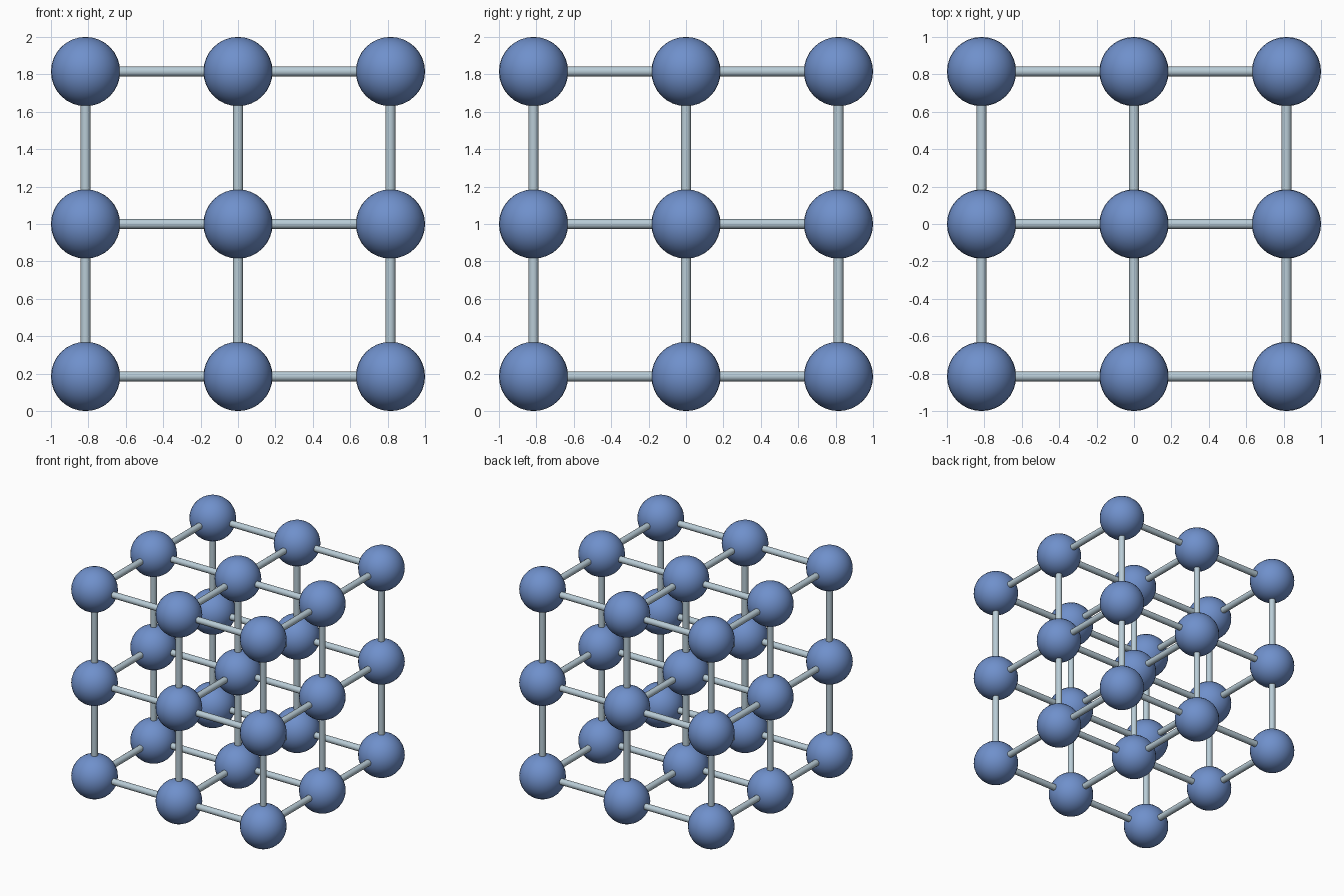
import bpy
import math
from itertools import product
from mathutils import Vector

SPACING = 0.815
BALL_RADIUS = 0.185
ROD_RADIUS = 0.027
CENTRE = Vector((0, 0, 1))

cube = bpy.data.objects.get("Cube")
if cube:
    bpy.data.objects.remove(cube, do_unlink=True)


def make_material(name, colour):
    mat = bpy.data.materials.new(name)
    mat.use_nodes = True
    mat.diffuse_color = colour
    mat.node_tree.nodes["Principled BSDF"].inputs["Base Color"].default_value = colour
    return mat


def place_copy(mesh, name, location, rotation=(0, 0, 0)):
    obj = bpy.data.objects.new(name, mesh)
    obj.location = location
    obj.rotation_euler = rotation
    bpy.context.collection.objects.link(obj)


def take_mesh(mat):
    """Smooth and colour the active primitive, keep only its mesh for sharing."""
    obj = bpy.context.object
    bpy.ops.object.shade_smooth_by_angle(angle=math.radians(40))
    mesh = obj.data
    mesh.materials.append(mat)
    mesh.use_fake_user = True
    bpy.data.objects.remove(obj, do_unlink=True)
    mesh.use_fake_user = False
    return mesh


blue = make_material("ball blue", (0.16, 0.28, 0.6, 1))
grey = make_material("rod pale grey", (0.48, 0.6, 0.67, 1))

# Shared ball and rod meshes
bpy.ops.mesh.primitive_uv_sphere_add(segments=32, ring_count=16, radius=BALL_RADIUS)
ball_mesh = take_mesh(blue)
ball_mesh.name = "ball"
bpy.ops.mesh.primitive_cylinder_add(vertices=16, radius=ROD_RADIUS, depth=SPACING)
rod_mesh = take_mesh(grey)
rod_mesh.name = "rod"

# Each axis: direction, and the turn that lays an upright rod along it
quarter = math.pi / 2
axes = {
    "x": (Vector((1, 0, 0)), (0, quarter, 0)),
    "y": (Vector((0, 1, 0)), (quarter, 0, 0)),
    "z": (Vector((0, 0, 1)), (0, 0, 0)),
}

# Balls on every lattice point, with a rod to each next neighbour
for cell in product((-1, 0, 1), repeat=3):
    point = CENTRE + Vector(cell) * SPACING
    place_copy(ball_mesh, "lattice_ball", point)
    for i, (axis, (direction, turn)) in enumerate(axes.items()):
        if cell[i] < 1:
            place_copy(rod_mesh, "rod_" + axis, point + direction * SPACING / 2, turn)
